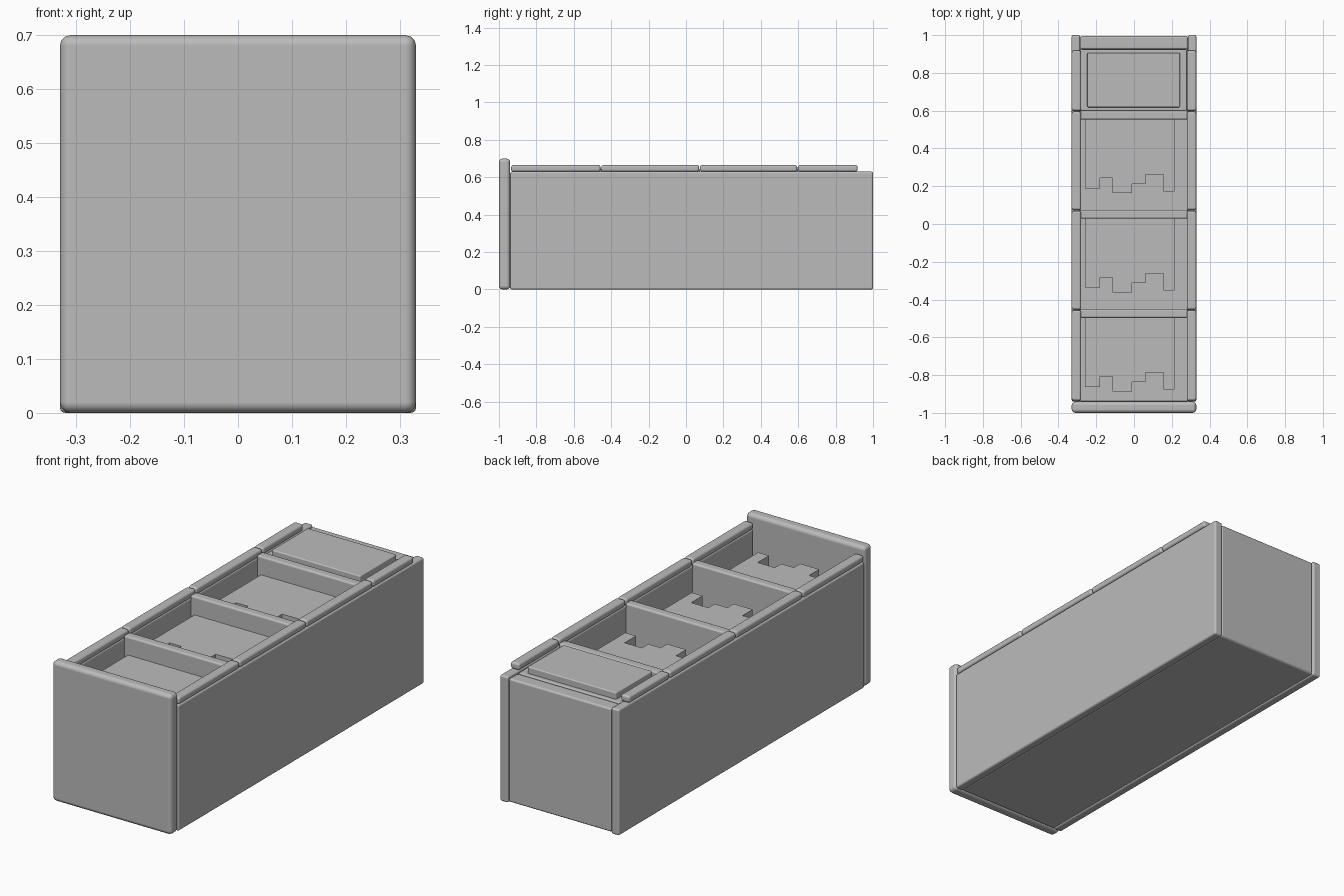
import bpy

cube = bpy.data.objects.get("Cube")
if cube:
    bpy.data.objects.remove(cube, do_unlink=True)

GREY = (0.5, 0.5, 0.5, 1.0)
grey = bpy.data.materials.new("plain grey")
grey.use_nodes = True
grey.diffuse_color = GREY
grey.node_tree.nodes["Principled BSDF"].inputs["Base Color"].default_value = GREY


def box(name, x, y, z, bevel=0.0):
    """Box from (min, max) pairs, with rounded edges when bevel is set."""
    centre = [(a + b) / 2 for a, b in (x, y, z)]
    bpy.ops.mesh.primitive_cube_add(size=1, location=centre)
    ob = bpy.context.object
    ob.name = name
    ob.scale = [b - a for a, b in (x, y, z)]
    bpy.ops.object.transform_apply(location=False, rotation=False, scale=True)
    ob.data.materials.append(grey)
    if bevel:
        mod = ob.modifiers.new("rounded edges", "BEVEL")
        mod.width = bevel
        mod.segments = 3
        bpy.ops.object.shade_smooth_by_angle()
        mod.harden_normals = True
    return ob


HALF, INNER = 0.33, 0.285
BODY_TOP, RAIL_TOP = 0.63, 0.665

# Carcass: end board, base board and kick board
box("end_board", (-HALF, HALF), (-1, -0.94), (0, 0.7), 0.02)
box("base_board", (-INNER, INNER), (-0.94, 0.99), (0.004, 0.04), 0.005)
box("kick_board", (-INNER, INNER), (0.925, 0.995), (0.005, 0.622), 0.01)

# Side boards, each topped by a row of four rails
rail_ends = [-0.937, -0.455, 0.072, 0.597, 0.92]
for side, s in (("left", 1), ("right", -1)):
    box(side + "_board", sorted((s * INNER, s * HALF)), (-0.94, 1), (0, BODY_TOP), 0.01)
    for i, (y0, y1) in enumerate(zip(rail_ends, rail_ends[1:])):
        box(f"{side}_rail_{i + 1}", sorted((s * 0.28, s * HALF)),
            (y0 + 0.002, y1 - 0.002), (BODY_TOP, RAIL_TOP), 0.012)

# Shelves, each holding the same row of six books
book_edges = [-0.26, -0.18, -0.115, -0.01, 0.06, 0.155, 0.215]
book_heights = [0.365, 0.31, 0.39, 0.34, 0.29, 0.38]
for i, y in enumerate((-0.497, 0.028, 0.553)):
    box(f"shelf_{i + 1}", (-INNER, INNER), (y, y + 0.047), (0.02, 0.647), 0.01)
    for j, height in enumerate(book_heights):
        box(f"book_{i + 1}_{j + 1}", book_edges[j:j + 2], (y - height, y), (0.04, 0.555))

# Cupboard front with a raised panel
box("cupboard_front", (-INNER, 0.28), (0.6, 0.925), (0.04, 0.625), 0.006)
box("cupboard_panel", (-0.248, 0.243), (0.618, 0.905), (0.615, 0.658), 0.006)
